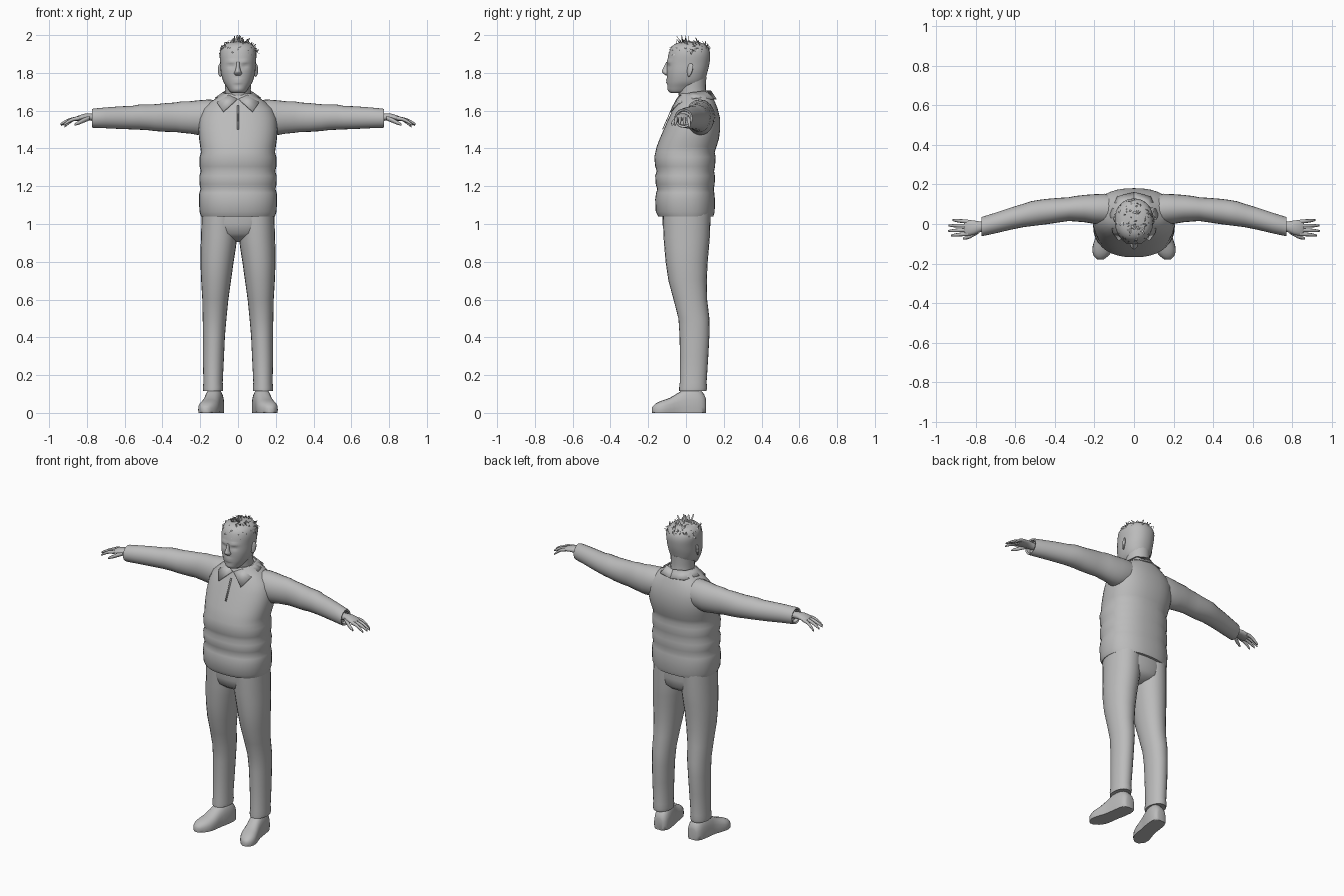
import bpy, bmesh, math, random
from mathutils import Vector

random.seed(4)
GREY = bpy.data.materials.new("plain_grey")
GREY.diffuse_color = (0.5, 0.5, 0.5, 1)


def finish(name, bm, angle=40, solid=0):
    """Turn a bmesh into a smooth-shaded object."""
    bmesh.ops.recalc_face_normals(bm, faces=bm.faces)
    mesh = bpy.data.meshes.new(name)
    bm.to_mesh(mesh)
    bm.free()
    ob = bpy.data.objects.new(name, mesh)
    bpy.context.collection.objects.link(ob)
    mesh.materials.append(GREY)
    if solid:
        ob.modifiers.new("thickness", "SOLIDIFY").thickness = solid
    bpy.ops.object.select_all(action="DESELECT")
    bpy.context.view_layer.objects.active = ob
    ob.select_set(True)
    bpy.ops.object.shade_smooth_by_angle(angle=math.radians(angle))
    return ob


def smooth_rows(rows, n):
    """Catmull-Rom interpolation of number rows."""
    if n < 2:
        return rows
    out = []
    for i in range(len(rows) - 1):
        p = [rows[max(i - 1, 0)], rows[i], rows[i + 1], rows[min(i + 2, len(rows) - 1)]]
        for k in range(n):
            t = k / n
            out.append([0.5 * (2 * b + (c - a) * t + (2 * a - 5 * b + 4 * c - d) * t * t
                               + (3 * b - a - 3 * c + d) * t ** 3) for a, b, c, d in zip(*p)])
    return out + [list(rows[-1])]


def loft(bm, rows, axis="z", segs=24, n=1, power=2.0, side=1, flat=False):
    """Rows of (position, centre u, centre v, radius u, radius v) along one axis."""
    rings = []
    for pos, cu, cv, ru, rv in smooth_rows(rows, n):
        ring = []
        for k in range(segs):
            a = 2 * math.pi * k / segs
            c, s = math.cos(a), math.sin(a)
            u = cu + ru * math.copysign(abs(c) ** (2 / power), c)
            v = cv + rv * math.copysign(abs(s) ** (2 / power), s)
            if flat:
                v = max(v, 0)
            co = {"z": (u, v, pos), "x": (pos, u, v), "y": (u, pos, v)}[axis]
            ring.append(bm.verts.new((co[0] * side, co[1], co[2])))
        rings.append(ring)
    for r, q in zip(rings, rings[1:]):
        for k in range(segs):
            j = (k + 1) % segs
            bm.faces.new((r[k], r[j], q[j], q[k]))
    bm.faces.new(rings[0])
    bm.faces.new(rings[-1])


def upright(rows):
    """(z, centre x, radius x, front y, back y) to loft rows."""
    return [(z, cx, (f + b) / 2, rx, (b - f) / 2) for z, cx, rx, f, b in rows]


# Quilted jacket body
bm = bmesh.new()
loft(bm, upright([
    (1.04, 0, .195, -.147, .145), (1.065, 0, .204, -.16, .152), (1.13, 0, .207, -.163, .153),
    (1.165, 0, .205, -.158, .15), (1.185, 0, .198, -.152, .147), (1.21, 0, .204, -.16, .152),
    (1.255, 0, .205, -.163, .153), (1.28, 0, .197, -.155, .149), (1.305, 0, .203, -.163, .154),
    (1.355, 0, .203, -.168, .157), (1.38, 0, .196, -.162, .152), (1.41, 0, .2, -.155, .162),
    (1.45, 0, .206, -.14, .174), (1.5, 0, .21, -.118, .181), (1.56, 0, .206, -.092, .18),
    (1.61, 0, .185, -.068, .168), (1.65, 0, .14, -.048, .152), (1.675, 0, .1, -.04, .14),
    (1.69, 0, .08, -.032, .13)]), segs=36, power=2.35)
finish("jacket_body", bm)

# Trousers seat
bm = bmesh.new()
loft(bm, upright([(.905, 0, .03, -.03, .05), (.925, 0, .1, -.08, .1), (.95, 0, .16, -.112, .122),
                  (1.0, 0, .188, -.125, .13), (1.06, 0, .188, -.125, .13)]), segs=32, power=2.3)
finish("trouser_seat", bm)

for side, label in ((1, "left"), (-1, "right")):
    # Sleeve with soft folds and an open-looking cuff
    bm = bmesh.new()
    loft(bm, [(.08, .07, 1.575, .07, .075), (.15, .075, 1.569, .078, .09), (.21, .076, 1.563, .074, .092),
              (.25, .078, 1.564, .069, .086), (.3, .077, 1.566, .064, .083), (.33, .075, 1.565, .06, .078),
              (.38, .07, 1.564, .062, .076), (.44, .063, 1.563, .064, .071), (.48, .058, 1.565, .064, .068),
              (.52, .052, 1.566, .063, .067), (.56, .043, 1.563, .059, .062), (.62, .028, 1.563, .056, .06),
              (.7, .005, 1.562, .052, .055), (.765, -.012, 1.56, .049, .051), (.772, -.013, 1.56, .047, .049),
              (.768, -.013, 1.56, .038, .039), (.75, -.01, 1.56, .036, .036)],
         axis="x", side=side)
    finish(label + "_sleeve", bm)

    # Hand: palm, four fingers and a thumb
    bm = bmesh.new()
    loft(bm, [(.74, -.01, 1.563, .024, .02), (.775, -.014, 1.566, .026, .02), (.81, -.018, 1.567, .036, .018),
              (.845, -.02, 1.56, .04, .014), (.86, -.02, 1.555, .036, .01)],
         axis="x", segs=14, n=2, side=side)
    for y0, y1, tip, drop in ((-.05, -.058, .925, .022), (-.03, -.035, .94, .018),
                              (-.009, -.008, .938, .022), (.012, .02, .918, .03)):
        span = tip - .84
        loft(bm, [(.84, y0, 1.56, .0105, .011), (.84 + span * .4, y0 * .65 + y1 * .35, 1.554, .0095, .01),
                  (.84 + span * .75, y0 * .3 + y1 * .7, 1.552 - drop * .6, .008, .009),
                  (tip, y1, 1.546 - drop, .004, .005)], axis="x", segs=8, n=2, side=side)
    loft(bm, [(.785, -.035, 1.562, .014, .013), (.815, -.053, 1.55, .0125, .013),
              (.84, -.066, 1.538, .011, .011), (.865, -.074, 1.526, .005, .006)],
         axis="x", segs=8, n=2, side=side)
    finish(label + "_hand", bm, 60)

    # Trouser leg
    bm = bmesh.new()
    loft(bm, upright([
        (.118, .132, .046, -.028, .1), (.115, .132, .052, -.036, .108), (.135, .132, .054, -.036, .112),
        (.16, .132, .051, -.033, .109), (.3, .13, .056, -.032, .118), (.41, .127, .058, -.034, .124),
        (.5, .124, .063, -.04, .124), (.6, .12, .069, -.066, .112), (.7, .116, .079, -.093, .11),
        (.8, .111, .088, -.108, .115), (.87, .105, .093, -.114, .121), (.93, .1, .096, -.119, .126),
        (1.06, .095, .097, -.123, .13)]), segs=24, power=2.1, side=side)
    finish(label + "_trouser_leg", bm)

    # Shoe with flat sole and turned-out toe
    bm = bmesh.new()
    loft(bm, [(.106, .118, .03, .025, .04), (.095, .119, .03, .04, .07), (.06, .122, .03, .049, .1),
              (.0, .13, .03, .049, .1), (-.04, .138, .025, .048, .082), (-.085, .148, .02, .053, .06),
              (-.125, .158, .016, .053, .05), (-.16, .166, .014, .038, .036), (-.18, .17, .012, .015, .018)],
         axis="y", segs=20, n=2, power=2.5, side=side, flat=True)
    finish(label + "_shoe", bm, 50)

    # Ear
    bm = bmesh.new()
    bmesh.ops.create_uvsphere(bm, u_segments=12, v_segments=8, radius=1)
    for v in bm.verts:
        x, y, z = v.co
        w = .75 + .25 * z
        v.co = (side * (.094 + .01 * x + .008 * y), .02 + .021 * y * w + .005 * z, 1.815 + .036 * z)
    finish(label + "_ear", bm, 60)

    # Folded collar half, ending in a point
    bm = bmesh.new()
    top = [(.004, -.052, 1.662), (.045, -.034, 1.682), (.083, .03, 1.697), (.066, .1, 1.705), (0, .132, 1.707)]
    low = [(.078, -.084, 1.595), (.108, -.045, 1.638), (.122, .05, 1.668), (.085, .14, 1.664), (0, .162, 1.662)]
    rows = [[bm.verts.new((side * x, y, z)) for x, y, z in r] for r in (top, low)]
    for k in range(4):
        bm.faces.new((rows[0][k], rows[0][k + 1], rows[1][k + 1], rows[1][k]))
    finish(label + "_collar", bm, 50, solid=.006)

# Neck
bm = bmesh.new()
loft(bm, upright([(1.63, 0, .075, -.03, .12), (1.69, 0, .068, -.04, .108), (1.73, 0, .068, -.045, .106),
                  (1.78, 0, .07, -.04, .108)]), segs=20, n=2)
finish("neck", bm)

# Head with eye sockets, brow, cheeks and lips pushed out of the loft
bm = bmesh.new()
loft(bm, upright([
    (1.693, 0, .03, -.078, -.01), (1.702, 0, .044, -.09, .02), (1.725, 0, .06, -.097, .06),
    (1.755, 0, .078, -.1, .095), (1.8, 0, .09, -.102, .112), (1.85, 0, .094, -.1, .124),
    (1.9, 0, .097, -.092, .128), (1.935, 0, .088, -.078, .116), (1.957, 0, .062, -.05, .088),
    (1.966, 0, .02, -.005, .04)]), segs=48, n=5, power=2.2)
bumps = [(.036, 1.835, .014, .010, .012), (.036, 1.833, .010, .008, -.005), (.035, 1.858, .024, .008, -.007),
         (0, 1.76, .022, .006, -.007), (0, 1.748, .02, .005, -.006), (0, 1.753, .024, .002, .004),
         (0, 1.712, .025, .012, -.004)]
for v in bm.verts:
    if v.co.y < -.03:
        x, z = abs(v.co.x), v.co.z
        v.co.y += sum(d * math.exp(-((x - bx) / sx) ** 2 - ((z - bz) / sz) ** 2)
                      for bx, bz, sx, sz, d in bumps)
finish("head", bm, 60)

# Nose
bm = bmesh.new()
loft(bm, [(1.787, 0, -.094, .014, .014), (1.795, 0, -.1, .02, .018), (1.805, 0, -.103, .019, .025),
          (1.815, 0, -.103, .014, .023), (1.835, 0, -.1, .009, .016), (1.858, 0, -.096, .008, .009)],
     segs=12, n=2)
finish("nose", bm, 60)

# Zip on the chest
bm = bmesh.new()
bm.faces.new([bm.verts.new(c) for c in ((-.004, -.122, 1.5), (.004, -.122, 1.5),
                                        (.004, -.067, 1.625), (-.004, -.067, 1.625))])
finish("zip", bm, solid=.004)

# Short messy hair made of flat pointed blades
bm = bmesh.new()


def blade(base, along, across):
    ends = (base - across, base + across, base + along + across * .5, base + along - across * .3)
    bm.faces.new([bm.verts.new((p.x, p.y, min(p.z, 2.0))) for p in ends])


for k in range(130):
    a = random.uniform(0, 2 * math.pi)
    e = math.asin(random.uniform(.25, 1))
    out = Vector((math.cos(a) * math.cos(e), math.sin(a) * math.cos(e), math.sin(e)))
    base = Vector((out.x * .096, .022 + out.y * .106, 1.884 + out.z * .08))
    sweep = Vector((random.uniform(-.5, .5), random.uniform(-1, .3), random.uniform(-.2, .5)))
    flow = (sweep - out * sweep.dot(out)).normalized() + out * random.uniform(.1, .5)
    blade(base, flow * random.uniform(.02, .045), out.cross(flow).normalized() * random.uniform(.004, .008))
# Raised tuft at the front
for k in range(14):
    x = random.uniform(-.05, .06)
    lift = Vector((random.uniform(-.01, .025), random.uniform(-.04, .01), random.uniform(.03, .06)))
    blade(Vector((x, random.uniform(-.04, .02), 1.948)), lift, Vector((.007, .003, 0)))
finish("hair", bm, 30)
